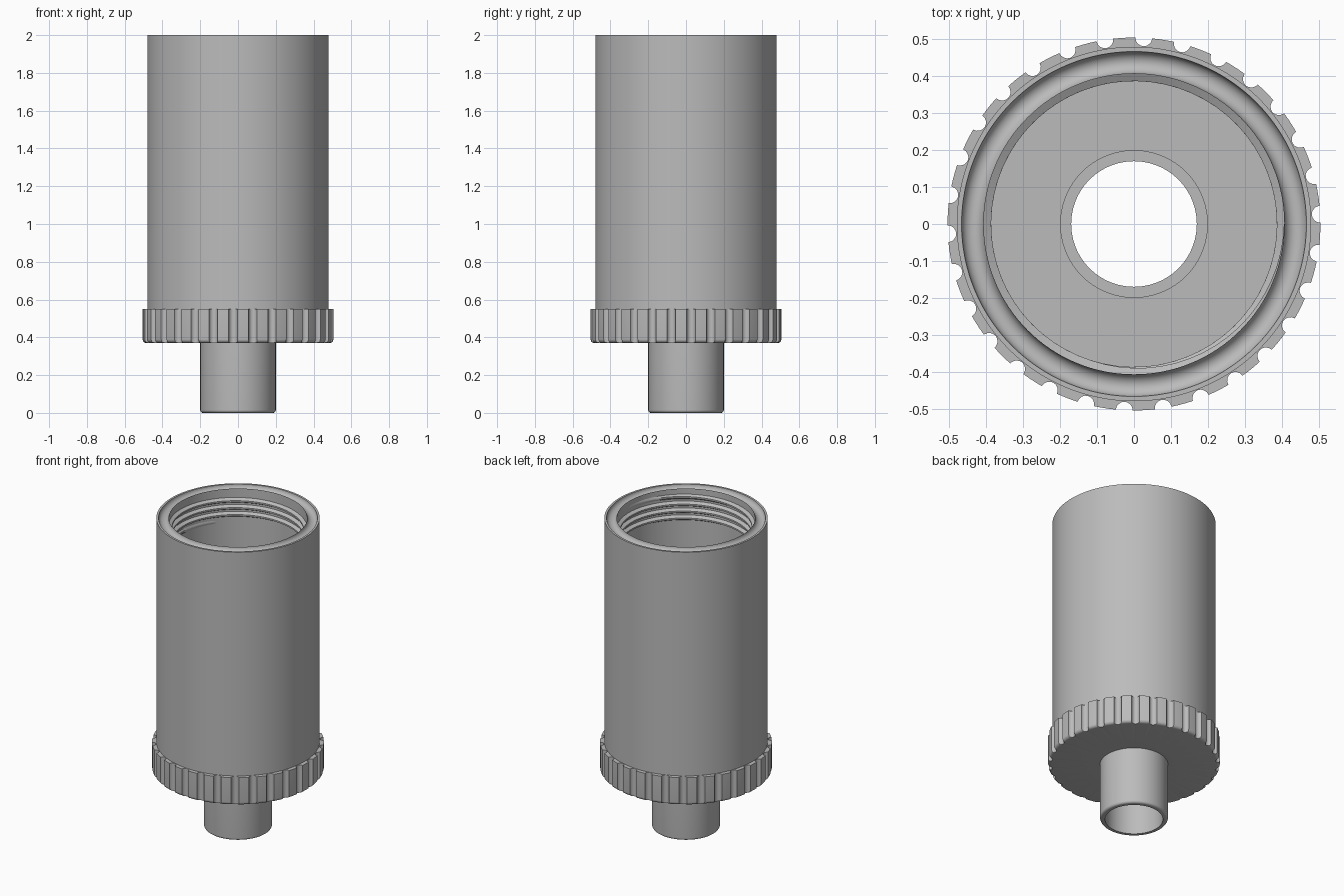
import bpy, bmesh
from math import sin, cos, pi, radians, sqrt

if "Cube" in bpy.data.objects:
    bpy.data.objects.remove(bpy.data.objects["Cube"])

grey = bpy.data.materials.new("plain grey")
grey.use_nodes = True
COLOUR = (0.5, 0.5, 0.5, 1)
grey.diffuse_color = COLOUR
grey.node_tree.nodes["Principled BSDF"].inputs["Base Color"].default_value = COLOUR

SEGMENTS = 128
BASE, TOP = 0.37, 2.0
WALL, BORE, HOLE, NECK = 0.48, 0.407, 0.17, 0.2


def skin(name, loops, close_loop=True, close_stack=False, caps=False):
    """Make an object by joining a stack of equally long point loops."""
    bm = bmesh.new()
    rows = [[bm.verts.new(p) for p in loop] for loop in loops]
    n = len(rows[0])
    stack = len(rows) if close_stack else len(rows) - 1
    for i in range(stack):
        a, b = rows[i], rows[(i + 1) % len(rows)]
        for j in range(n if close_loop else n - 1):
            k = (j + 1) % n
            bm.faces.new((a[j], a[k], b[k], b[j]))
    if caps:
        bm.faces.new(rows[0])
        bm.faces.new(rows[-1])
        bmesh.ops.recalc_face_normals(bm, faces=bm.faces)
    mesh = bpy.data.meshes.new(name)
    bm.to_mesh(mesh)
    bm.free()
    mesh.materials.append(grey)
    obj = bpy.data.objects.new(name, mesh)
    bpy.context.collection.objects.link(obj)
    bpy.ops.object.select_all(action='DESELECT')
    obj.select_set(True)
    bpy.context.view_layer.objects.active = obj
    bpy.ops.object.shade_smooth_by_angle(angle=radians(35))
    return obj


def circle(r, z):
    return [(r * cos(t), r * sin(t), z)
            for t in (2 * pi * i / SEGMENTS for i in range(SEGMENTS))]


def lathe(name, profile, closed=False):
    return skin(name, [circle(r, z) for r, z in profile], close_stack=closed)


def arc(cr, cz, radius, start, end, steps=8):
    angles = [radians(start + (end - start) * i / steps) for i in range(steps + 1)]
    return [(cr + radius * cos(a), cz + radius * sin(a)) for a in angles]


# Hollow body: outer wall, grooved rim, bore and floor
groove = arc(0.437, TOP, 0.03, 0, -180, 12)
lathe("body", [(WALL, BASE + 0.03), (WALL, TOP)] + groove
      + [(BORE, TOP), (BORE, 0.46), (NECK - 0.01, 0.46)])

# Open neck tube with a rounded lower edge
lathe("neck", [(HOLE, 0.47), (HOLE, 0)] + arc(NECK - 0.015, 0.015, 0.015, -90, 0)
      + [(NECK, 0.47)], closed=True)

# Grip collar with rounded notches
NOTCHES, NOTCH_R, GRIP_R = 30, 0.023, 0.505


def grip_outline(inset, z):
    points = []
    half = NOTCH_R / GRIP_R
    for i in range(NOTCHES):
        mid = radians(3) + 2 * pi * i / NOTCHES
        for j in range(9):
            s = -cos(pi * j / 8)
            depth = NOTCH_R * sqrt(max(0, 1 - s * s))
            r = max(GRIP_R - max(depth, inset), WALL + 0.002)
            points.append((r * cos(mid + s * half), r * sin(mid + s * half), z))
        for j in (1, 2):
            t = mid + half + (2 * pi / NOTCHES - 2 * half) * j / 3
            r = GRIP_R - inset
            points.append((r * cos(t), r * sin(t), z))
    return points


def flatten(loop, radius):
    return [(x * radius / sqrt(x * x + y * y), y * radius / sqrt(x * x + y * y), z)
            for x, y, z in loop]


EDGE, GRIP_TOP = 0.02, 0.55
rounding = [grip_outline(EDGE * (1 - sin(a)), BASE + EDGE * (1 - cos(a)))
            for a in (radians(90 * i / 6) for i in range(7))]
top_loop = grip_outline(0, GRIP_TOP)
skin("grip_collar", [flatten(rounding[0], NECK - 0.01)] + rounding
     + [top_loop, flatten(top_loop, WALL - 0.01)])

# Internal screw thread, tapering out at both ends
PITCH, TURNS, START = 0.045, 3.6, 1.955
steps = int(TURNS * 64)
sections = []
for i in range(steps + 1):
    t = -2 * pi * TURNS * i / steps
    z = START - PITCH * TURNS * i / steps
    fade = min(1, i / 20 + 0.05, (steps - i) / 20 + 0.05)
    ridge = [(BORE + 0.003, 0.018), (BORE - 0.02 * fade, 0.005),
             (BORE - 0.02 * fade, -0.005), (BORE + 0.003, -0.018)]
    sections.append([(r * cos(t), r * sin(t), z + dz) for r, dz in ridge])
skin("screw_thread", sections, caps=True)
